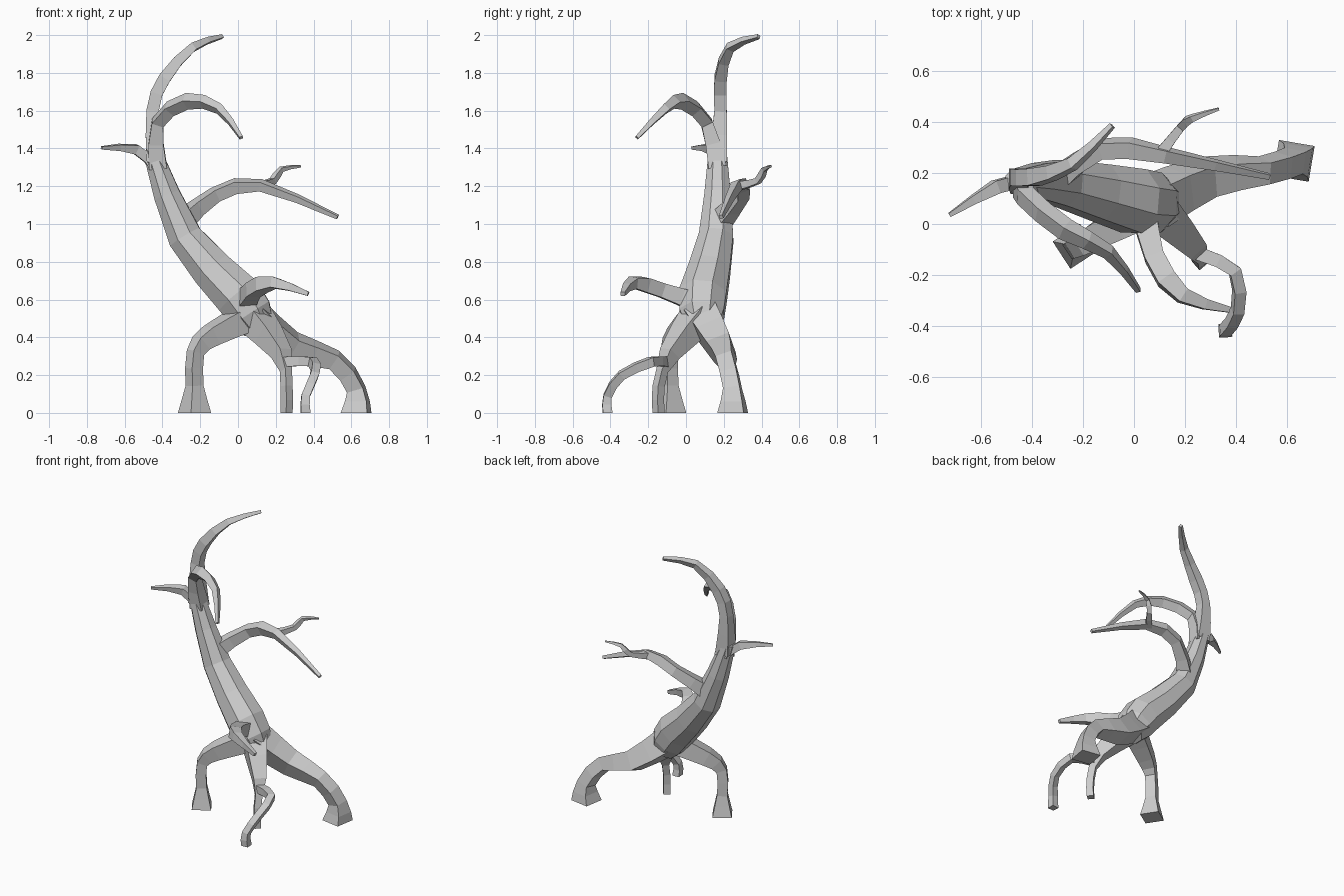
import bpy, bmesh, math
from mathutils import Vector

if "Cube" in bpy.data.objects:
    bpy.data.objects.remove(bpy.data.objects["Cube"])


def spline(points, t):
    """Point at fraction t of a smooth curve through the control points."""
    p = [Vector(q) for q in points]
    p = [2 * p[0] - p[1]] + p + [2 * p[-1] - p[-2]]
    spans = len(p) - 3
    i = min(int(t * spans), spans - 1)
    f = t * spans - i
    a, b, c, d = p[i:i + 4]
    return b + (c - a) * f / 2 + (a - 2.5 * b + 2 * c - d / 2) * f**2 \
        + (1.5 * (b - c) + (d - a) / 2) * f**3


def limb(name, points, width, sides=4, roll=45):
    """Low-poly tube along the curve; width(s) gives its half-width."""
    n = 2 * (len(points) - 1)
    pts = [spline(points, i / n) for i in range(n + 1)]
    bm = bmesh.new()
    rings = []
    tangent = (pts[1] - pts[0]).normalized()
    ref = Vector((0, 0, 1)) if abs(tangent.z) < 0.8 else Vector((1, 0, 0))
    u = ref
    k = 1.25 if sides == 4 else 1.06
    for i, p in enumerate(pts):
        a = (p - pts[i - 1]).normalized() if i else Vector()
        b = (pts[i + 1] - p).normalized() if i < n else Vector()
        t = (a + b).normalized()
        if i == n and abs(p.z) < 1e-5:
            t = Vector((0, 0, -1))          # feet end flat on the ground
        u = tangent.rotation_difference(t) @ u
        u = (u - t * u.dot(t)).normalized()
        v = t.cross(u)
        tangent = t
        angles = [math.radians(roll) + math.tau * j / sides for j in range(sides)]
        rings.append([bm.verts.new(p + (u * math.cos(g) + v * math.sin(g)) * width(i / n) * k)
                      for g in angles])
    for r0, r1 in zip(rings, rings[1:]):
        for j in range(sides):
            m = (j + 1) % sides
            bm.faces.new((r0[j], r0[m], r1[m], r1[j]))
    bm.faces.new(rings[0][::-1])
    bm.faces.new(rings[-1])
    bmesh.ops.recalc_face_normals(bm, faces=bm.faces)
    mesh = bpy.data.meshes.new(name)
    bm.to_mesh(mesh)
    bm.free()
    ob = bpy.data.objects.new(name, mesh)
    bpy.context.collection.objects.link(ob)
    return ob


# Leaning trunk, widest just above the roots
TRUNK = [(.11, .085, .45), (0, .09, .62), (-.28, .16, .93), (-.46, .168, 1.4)]
trunk = limb("dead_tree", TRUNK,
             lambda s: .147 - .1 * s**1.5 - .06 * max(0, 1 - 4 * s), 8, 22)


def root(name, start, knees, foot, r, base, flare, roll=45):
    """Root bending over its knees, dropping straight to a flared foot."""
    ankle = (*foot, knees[-1][2] * .45)
    return limb(name, [start, *knees, ankle, (*foot, 0)],
                lambda s: r + (base - r) * max(0, 1 - 2 * s) + r * flare * max(0, 4 * s - 3),
                roll=roll)


def branch(name, start, points, r):
    """Branch with a thick collar and a thin tip."""
    return limb(name, [start, *points],
                lambda s: r * (1 + .5 * max(0, 1 - 4 * s) - .7 * max(0, 2 * s - 1)))


crown = spline(TRUNK, .16)
parts = [
    # Roots that stand on the ground
    root("left_root", (.06, .065, .51), [(-.14, -.04, .41), (-.225, -.088, .32)],
         (-.23, -.087), .039, .075, .85, 40),
    root("front_root", crown, [(.23, -.085, .315)], (.257, -.145), .026, .09, 0),
    root("front_side_root", (.25, -.115, .27), [(.395, -.185, .27), (.405, -.34, .2)],
         (.358, -.415), .025, .03, .15),
    root("right_root", crown, [(.29, .185, .35), (.51, .21, .28)],
         (.625, .247), .05, .095, .6, 75),
    # Side branches
    branch("low_branch", spline(TRUNK, .26),
           [(.08, -.13, .65), (.19, -.28, .69), (.372, -.335, .63)], .043),
    branch("middle_branch", spline(TRUNK, .72),
           [(-.12, .295, 1.155), (.12, .27, 1.205), (.528, .186, 1.037)], .038),
    branch("middle_twig", (.1, .27, 1.2),
           [(.185, .38, 1.228), (.23, .415, 1.29), (.332, .45, 1.305)], .018),
    branch("left_twig", spline(TRUNK, .92),
           [(-.54, .145, 1.395), (-.722, .035, 1.403)], .029),
    # Curling crown branches
    branch("tall_top_branch", spline(TRUNK, .95),
           [(-.452, .183, 1.6), (-.39, .183, 1.77), (-.24, .235, 1.935), (-.085, .385, 1.992)],
           .037),
    branch("curled_top_branch", spline(TRUNK, .93),
           [(-.425, .11, 1.535), (-.27, -.02, 1.65), (-.1, -.11, 1.61), (.017, -.26, 1.457)],
           .036),
]

# Fuse the limbs into one bark surface
for part in parts:
    mod = trunk.modifiers.new("join_" + part.name, 'BOOLEAN')
    mod.operation = 'UNION'
    mod.solver = 'EXACT'
    mod.object = part
deps = bpy.context.evaluated_depsgraph_get()
fused = bpy.data.meshes.new_from_object(trunk.evaluated_get(deps))
trunk.modifiers.clear()
trunk.data = fused
for part in parts:
    bpy.data.objects.remove(part, do_unlink=True)
